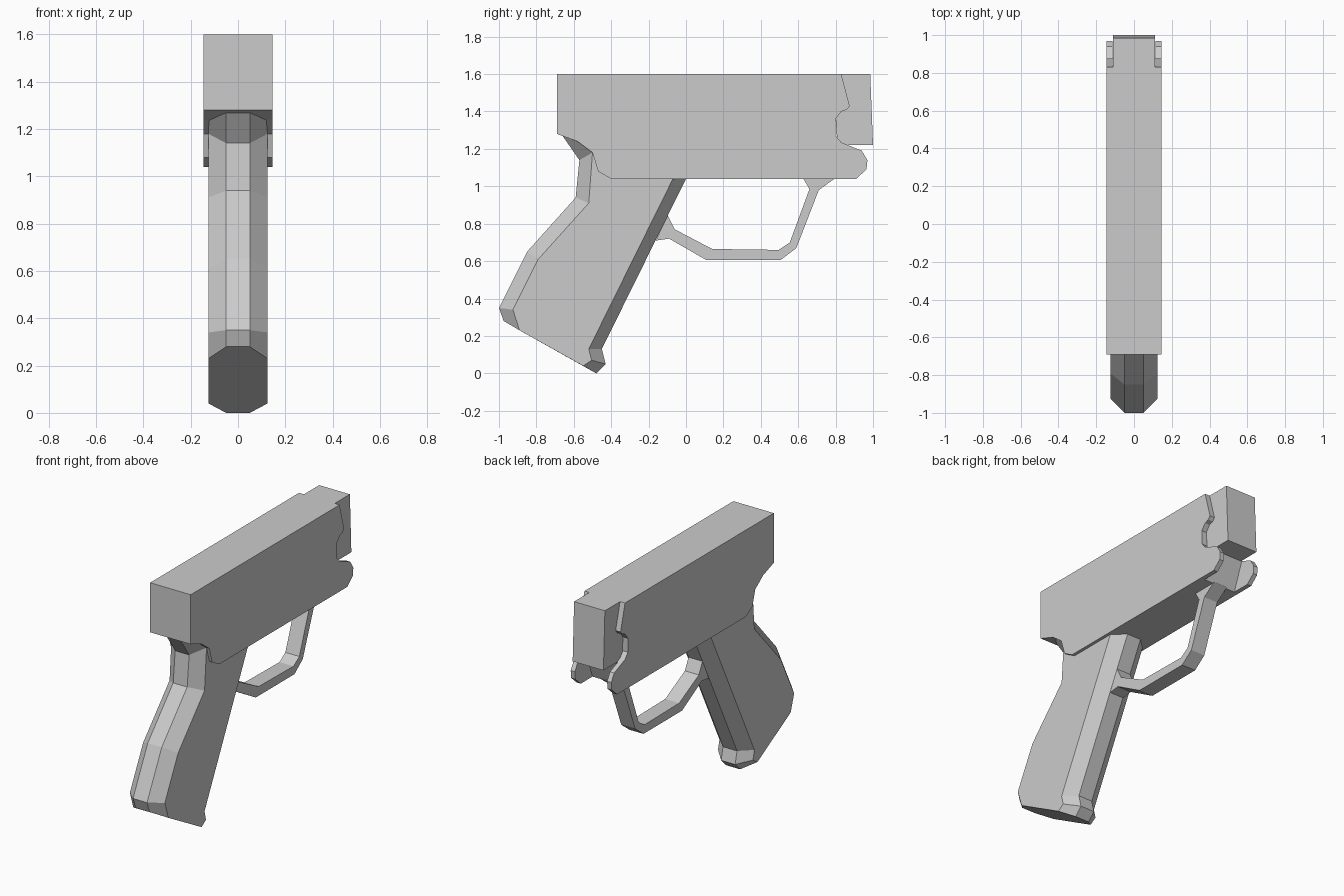
import bpy, bmesh


def loft(name, sections):
    """Skin matching (y, z) outlines placed at successive x positions."""
    bm = bmesh.new()
    loops = [[bm.verts.new((x, y, z)) for y, z in pts] for x, pts in sections]
    for a, b in zip(loops, loops[1:]):
        for i in range(len(a)):
            j = (i + 1) % len(a)
            bm.faces.new((a[i], a[j], b[j], b[i]))
    bm.faces.new(loops[0])
    bm.faces.new(loops[-1])
    bmesh.ops.recalc_face_normals(bm, faces=bm.faces)
    mesh = bpy.data.meshes.new(name)
    bm.to_mesh(mesh)
    bm.free()
    obj = bpy.data.objects.new(name, mesh)
    bpy.context.collection.objects.link(obj)
    return obj


def plate(name, half_width, pts):
    return loft(name, [(-half_width, pts), (half_width, pts)])


# Main body with the two rounded prongs at its far end
body = plate("body", 0.145, [
    (-0.69, 1.6), (0.83, 1.6), (0.875, 1.43), (0.86, 1.41), (0.83, 1.40),
    (0.80, 1.36), (0.80, 1.27), (0.83, 1.235), (0.94, 1.19), (0.97, 1.14),
    (0.965, 1.09), (0.91, 1.04), (-0.40, 1.04), (-0.47, 1.08),
    (-0.50, 1.18), (-0.58, 1.24), (-0.69, 1.28)])

# Sloped slot that separates the prongs
slot = plate("slot_cutter", 0.115, [
    (0.775, 1.0), (1.1, 1.0), (1.1, 1.25), (0.87, 1.25)])
slot.hide_render = True
slot.hide_viewport = True
cut = body.modifiers.new("slot", 'BOOLEAN')
cut.operation = 'DIFFERENCE'
cut.solver = 'EXACT'
cut.object = slot

# Narrower end block
plate("end_block", 0.11, [
    (0.83, 1.6), (0.985, 1.6), (1.0, 1.22), (0.81, 1.22), (0.80, 1.36)])

# Handle: wide middle outline inside, chamfered to a smaller outline at the sides
middle = [(-0.66, 1.27), (-0.57, 1.14), (-0.59, 0.94), (-0.85, 0.65),
          (-1.0, 0.35), (-0.975, 0.28), (-0.48, 0.0), (-0.43, 0.05),
          (-0.45, 0.13), (0.005, 1.05), (-0.1, 1.27)]
side = [(-0.57, 1.235), (-0.50, 1.18), (-0.52, 0.91), (-0.79, 0.61),
        (-0.925, 0.34), (-0.89, 0.23), (-0.55, 0.04), (-0.505, 0.07),
        (-0.52, 0.13), (-0.065, 1.05), (-0.15, 1.235)]
loft("handle", [(-0.125, side), (-0.05, middle), (0.05, middle), (0.125, side)])

# Guard loop
plate("guard", 0.05, [
    (-0.16, 0.71), (-0.09, 0.72), (0.11, 0.605), (0.505, 0.605),
    (0.59, 0.67), (0.71, 0.98), (0.80, 1.045), (0.625, 1.045),
    (0.66, 0.985), (0.555, 0.70), (0.495, 0.66), (0.14, 0.665),
    (-0.06, 0.77), (-0.10, 0.85)])
